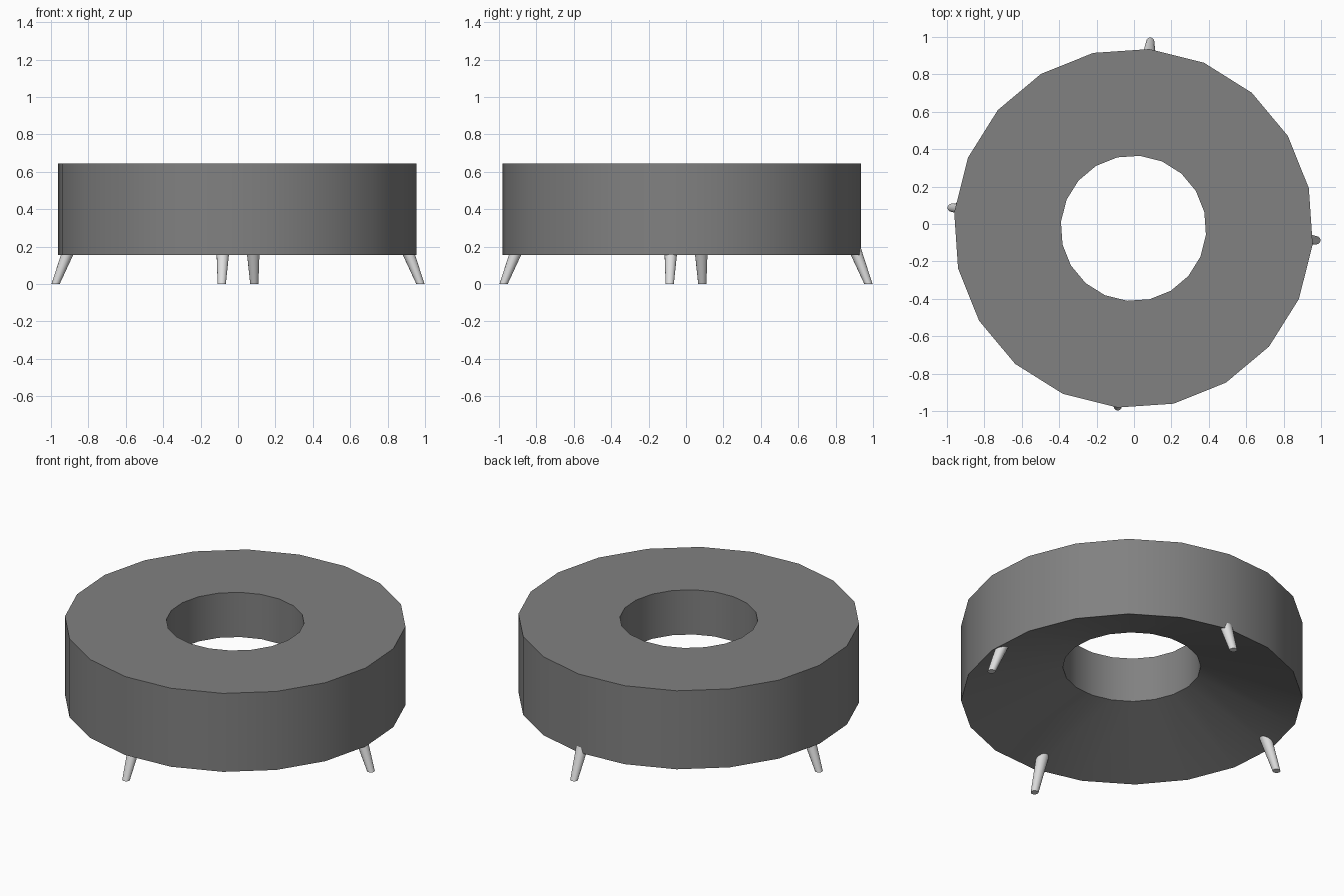
import bpy, bmesh, math
from mathutils import Vector

cube = bpy.data.objects.get("Cube")
if cube:
    bpy.data.objects.remove(cube, do_unlink=True)

TURN = math.radians(-5.1)  # whole model is turned slightly about z


def material(name, value):
    mat = bpy.data.materials.new(name)
    mat.use_nodes = True
    color = (value, value, value, 1)
    mat.diffuse_color = color
    bsdf = mat.node_tree.nodes["Principled BSDF"]
    bsdf.inputs["Base Color"].default_value = color
    bsdf.inputs["Roughness"].default_value = 0.6
    return mat


def finish(bm, name, mat):
    bmesh.ops.recalc_face_normals(bm, faces=bm.faces)
    mesh = bpy.data.meshes.new(name)
    bm.to_mesh(mesh)
    bm.free()
    mesh.materials.append(mat)
    obj = bpy.data.objects.new(name, mesh)
    bpy.context.collection.objects.link(obj)
    return obj


def bridge(bm, a, b):
    for i in range(len(a)):
        j = (i + 1) % len(a)
        bm.faces.new((a[i], a[j], b[j], b[i]))


def circle(bm, center, radius, sides, turn=0):
    angles = [turn + math.tau * i / sides for i in range(sides)]
    return [bm.verts.new(Vector(center) + radius * Vector((math.cos(t), math.sin(t), 0)))
            for t in angles]


def smooth(obj, angle):
    bpy.ops.object.select_all(action='DESELECT')
    obj.select_set(True)
    bpy.context.view_layer.objects.active = obj
    bpy.ops.object.shade_smooth_by_angle(angle=math.radians(angle))


seat_grey = material("seat grey", 0.22)
leg_grey = material("light leg grey", 0.75)

# Ring seat: flat top, open centre, underside rising toward the hole
bm = bmesh.new()
profile = [(0.962, 0.155), (0.962, 0.643), (0.389, 0.643), (0.389, 0.365)]
rings = [circle(bm, (-0.003, -0.023, z), r, 20, TURN) for r, z in profile]
for i, ring in enumerate(rings):
    bridge(bm, ring, rings[(i + 1) % len(rings)])
rims = [e for e in bm.edges if e.calc_face_angle() > math.radians(40)]
bmesh.ops.bevel(bm, geom=rims, offset=0.022, segments=2, profile=0.5, affect='EDGES')
smooth(finish(bm, "ring_seat", seat_grey), 50)

# Four splayed, tapered legs with level feet
for k, side in enumerate(("left", "back", "right", "front")):
    bm = bmesh.new()
    foot = circle(bm, (0.979, 0, 0), 0.022, 16)
    top = circle(bm, (0.896, 0, 0.21), 0.037, 16)
    bridge(bm, foot, top)
    bm.faces.new(foot)
    bm.faces.new(top)
    leg = finish(bm, side + "_leg", leg_grey)
    leg.rotation_euler.z = TURN + k * math.pi / 2
    smooth(leg, 40)
